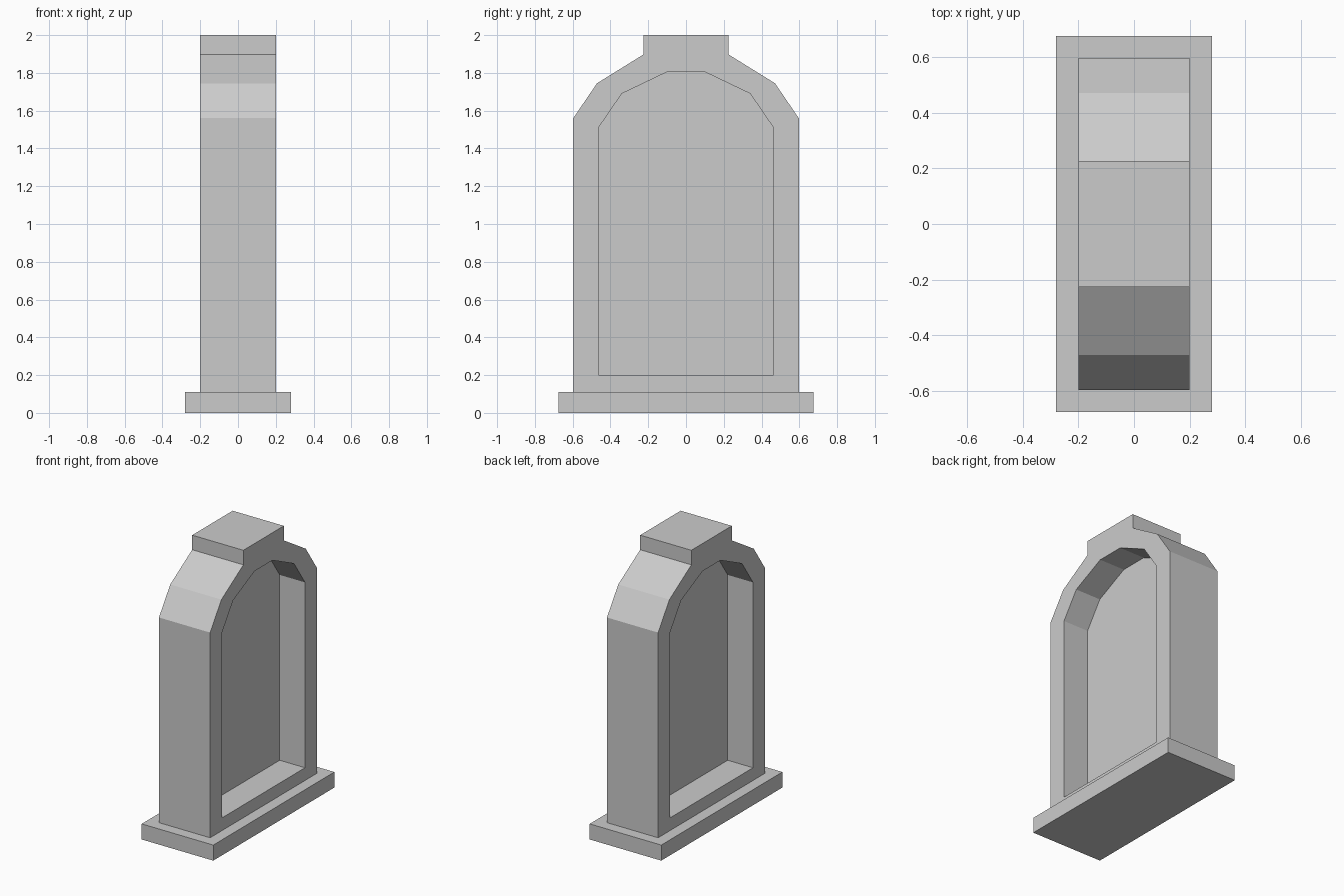
import bpy
import bmesh

if "Cube" in bpy.data.objects:
    bpy.data.objects.remove(bpy.data.objects["Cube"])


def mirrored(half):
    """Close a half profile (y, z), listed bottom to top, across y = 0."""
    return half + [(-y, z) for y, z in reversed(half)]


def finish(name, bm):
    bmesh.ops.recalc_face_normals(bm, faces=bm.faces)
    mesh = bpy.data.meshes.new(name)
    bm.to_mesh(mesh)
    bm.free()
    obj = bpy.data.objects.new(name, mesh)
    bpy.context.collection.objects.link(obj)
    return obj


def add_loop(bm, points, x):
    verts = [bm.verts.new((x, y, z)) for y, z in points]
    return [bm.edges.new((v, verts[i - 1])) for i, v in enumerate(verts)]


OUTER = mirrored([(0.597, 0.11), (0.597, 1.56), (0.471, 1.745),
                  (0.226, 1.897), (0.226, 2.0)])
OPENING = mirrored([(0.463, 0.20), (0.463, 1.51), (0.34, 1.69), (0.10, 1.805)])
DEPTH = 0.40

# Base slab
bpy.ops.mesh.primitive_cube_add(size=1, location=(0, 0, 0.055))
base = bpy.context.object
base.name = "base_slab"
base.scale = (0.56, 1.352, 0.11)

# Arched frame with top block, open through the middle
bm = bmesh.new()
edges = add_loop(bm, OUTER, -DEPTH / 2) + add_loop(bm, OPENING, -DEPTH / 2)
bmesh.ops.triangle_fill(bm, edges=edges, use_beauty=True)
result = bmesh.ops.extrude_face_region(bm, geom=bm.faces[:], use_keep_orig=True)
moved = [g for g in result["geom"] if isinstance(g, bmesh.types.BMVert)]
bmesh.ops.translate(bm, verts=moved, vec=(DEPTH, 0, 0))
finish("arched_frame", bm)

# Thin panel in the middle of the frame, recessed from both sides
bm = bmesh.new()
bm.faces.new([bm.verts.new((0, y, z)) for y, z in OPENING])
panel = finish("recessed_panel", bm)
solid = panel.modifiers.new("thickness", "SOLIDIFY")
solid.thickness = 0.004
solid.offset = 0
